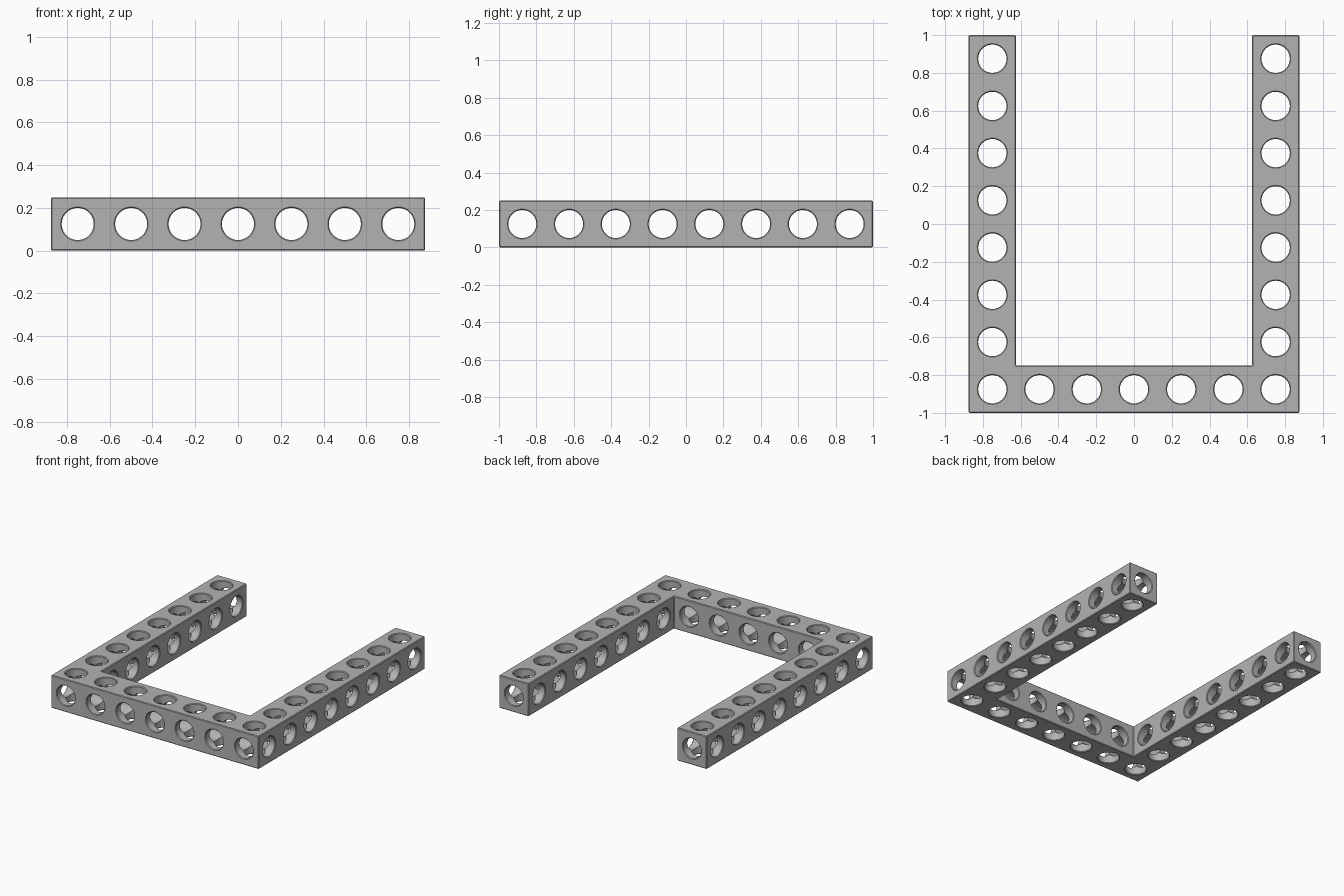
import bpy, bmesh, math
from mathutils import Vector

if "Cube" in bpy.data.objects:
    bpy.data.objects.remove(bpy.data.objects["Cube"], do_unlink=True)

HALF = 0.125      # half the width of the square beam
RADIUS = 0.075    # bore radius
EDGE = 0.005      # small chamfer on outer edges and hole rims
SEGMENTS = 32

# Cells of the U-shaped frame: a front bar and two side arms
COLUMNS, ROWS = 7, 8
cells = {(i, 0) for i in range(COLUMNS)}
cells |= {(i, j) for i in (0, COLUMNS - 1) for j in range(ROWS)}

bm = bmesh.new()


def ring(center, normal, shape):
    """Ring of vertices; shape gives (u, v, height along normal) for an angle."""
    u = Vector((normal.y, normal.z, normal.x))
    v = normal.cross(u)
    points = [shape(math.tau * k / SEGMENTS) for k in range(SEGMENTS)]
    return [bm.verts.new(center + u * a + v * b + normal * h) for a, b, h in points]


def circle(radius, height):
    return lambda t: (radius * math.cos(t), radius * math.sin(t), height)


def reach(t):
    return max(abs(math.cos(t)), abs(math.sin(t)))


def crossing(t):
    # Crease where three equal bores meet
    return RADIUS * math.cos(t), RADIUS * math.sin(t), RADIUS * reach(t)


def square(t):
    return HALF * math.cos(t) / reach(t), HALF * math.sin(t) / reach(t), HALF


def bridge(a, b):
    for k in range(SEGMENTS):
        n = (k + 1) % SEGMENTS
        bm.faces.new((a[k], a[n], b[n], b[k]))


def cell_side(center, normal, is_open):
    """One side of a cell: its bore and, on the outside, its pierced plate."""
    rings = [ring(center, normal, crossing)]
    if is_open:
        rings.append(ring(center, normal, circle(RADIUS, HALF)))
    else:
        rings += [ring(center, normal, circle(RADIUS, HALF - EDGE)),
                  ring(center, normal, circle(RADIUS + EDGE, HALF)),
                  ring(center, normal, square)]
    for a, b in zip(rings, rings[1:]):
        bridge(a, b)


# Build every cell; neighbouring cells share an open bore
for i, j in sorted(cells):
    center = Vector(((i - (COLUMNS - 1) / 2) * 2 * HALF,
                     (j - (ROWS - 1) / 2) * 2 * HALF, HALF))
    for dx, dy in ((1, 0), (-1, 0), (0, 1), (0, -1)):
        cell_side(center, Vector((dx, dy, 0)), (i + dx, j + dy) in cells)
    for dz in (1, -1):
        cell_side(center, Vector((0, 0, dz)), False)

bmesh.ops.remove_doubles(bm, verts=bm.verts, dist=0.0002)
bmesh.ops.recalc_face_normals(bm, faces=bm.faces)

# Chamfer the long outer edges, where two plates meet at a right angle
bm.normal_update()
corners = [e for e in bm.edges if len(e.link_faces) == 2
           and e.calc_face_angle() > 1.5
           and all(max(map(abs, f.normal)) > 0.9999 for f in e.link_faces)
           and min(f.calc_area() for f in e.link_faces) > 0.0005]
bmesh.ops.bevel(bm, geom=corners, offset=EDGE, segments=1, affect='EDGES')

mesh = bpy.data.meshes.new("perforated_frame")
bm.to_mesh(mesh)
bm.free()
frame = bpy.data.objects.new("perforated_frame", mesh)
bpy.context.collection.objects.link(frame)

# Plain grey material
grey = bpy.data.materials.new("plain grey")
grey.use_nodes = True
color = (0.45, 0.45, 0.45, 1.0)
grey.diffuse_color = color
grey.node_tree.nodes["Principled BSDF"].inputs["Base Color"].default_value = color
mesh.materials.append(grey)

# Smooth bores with crisp edges
bpy.ops.object.select_all(action='DESELECT')
frame.select_set(True)
bpy.context.view_layer.objects.active = frame
bpy.ops.object.shade_smooth_by_angle(angle=math.radians(25))
